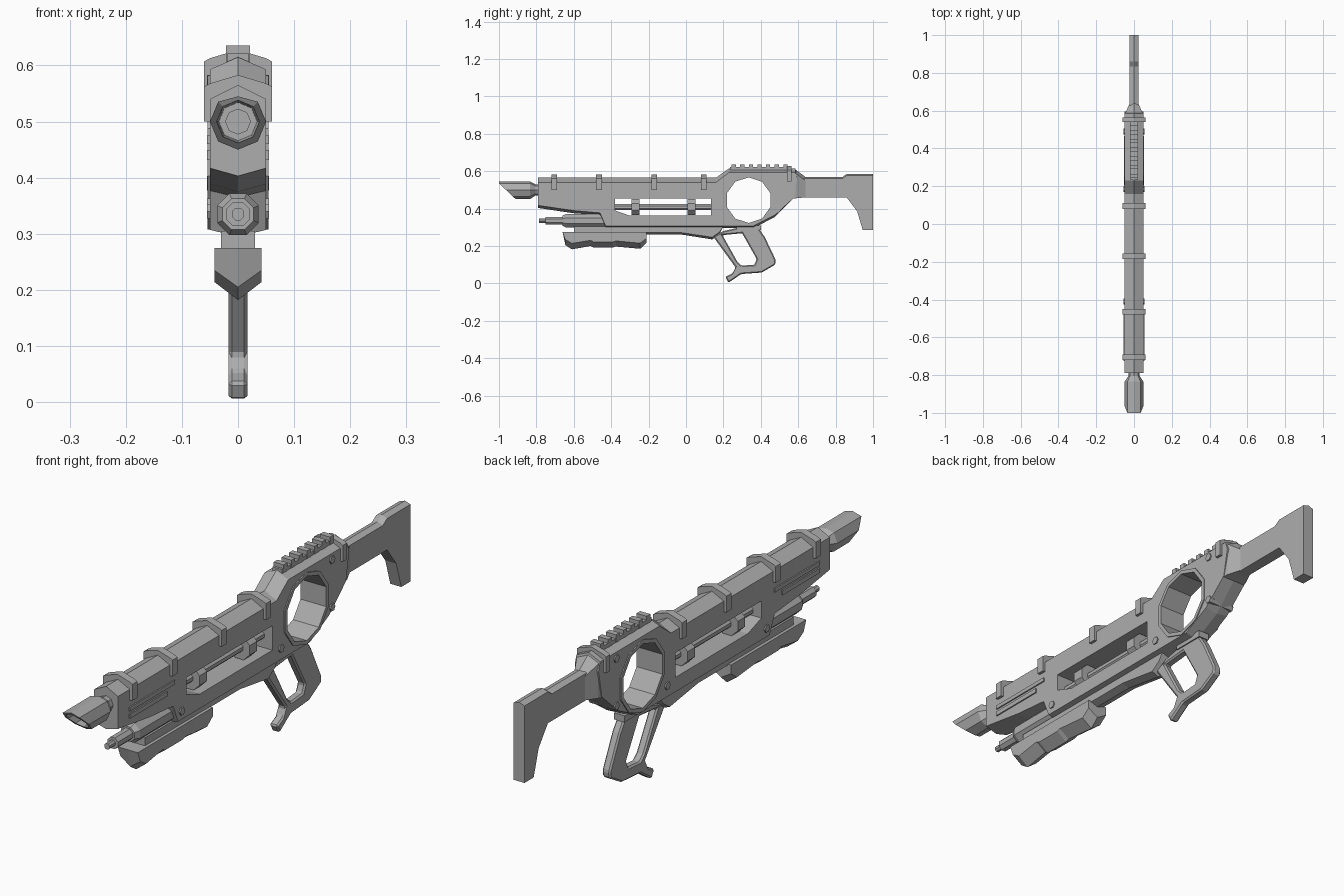
import bpy, bmesh
from math import sin, cos, pi

cube = bpy.data.objects.get("Cube")
if cube:
    bpy.data.objects.remove(cube, do_unlink=True)

grey = bpy.data.materials.new("gunmetal_grey")
grey.use_nodes = True
grey.diffuse_color = (0.42, 0.42, 0.42, 1)
grey.node_tree.nodes["Principled BSDF"].inputs["Base Color"].default_value = (0.42, 0.42, 0.42, 1)


def loft(name, rings, wrap=False):
    """Skin a list of equal-length rings of points; wrap joins last to first."""
    bm = bmesh.new()
    vs = [[bm.verts.new(p) for p in ring] for ring in rings]
    n = len(vs[0])
    pairs = list(zip(vs, vs[1:])) + ([(vs[-1], vs[0])] if wrap else [])
    for a, b in pairs:
        for i in range(n):
            j = (i + 1) % n
            bm.faces.new((a[i], a[j], b[j], b[i]))
    if not wrap:
        bm.faces.new(vs[0])
        bm.faces.new(vs[-1])
    bmesh.ops.recalc_face_normals(bm, faces=bm.faces)
    mesh = bpy.data.meshes.new(name)
    bm.to_mesh(mesh)
    bm.free()
    mesh.materials.append(grey)
    obj = bpy.data.objects.new(name, mesh)
    bpy.context.collection.objects.link(obj)
    return obj


def ridged(name, pts, w):
    """Side outline (y, z, dz): dz moves the outer edges to form a ridge."""
    side = lambda x: [(x, y, z + dz) for y, z, dz in pts]
    return loft(name, [side(-w), [(0, y, z) for y, z, _ in pts], side(w)])


def prism(name, pts, x0, x1):
    return loft(name, [[(x, y, z) for y, z in pts] for x in (x0, x1)])


def box(name, x, y0, y1, z0, z1):
    return prism(name, [(y0, z0), (y1, z0), (y1, z1), (y0, z1)], -x, x)


def lathe(name, profile, z, n, turn=0.0):
    """Faceted body along y from (y, radius) pairs."""
    ang = [turn + 2 * pi * i / n for i in range(n)]
    return loft(name, [[(r * cos(a), y, z + r * sin(a)) for a in ang] for y, r in profile])


def cut(obj, cutter):
    mod = obj.modifiers.new("cut", "BOOLEAN")
    mod.object = cutter
    mod.solver = "EXACT"
    bake(obj)
    bpy.data.objects.remove(cutter, do_unlink=True)


def bake(obj):
    dg = bpy.context.evaluated_depsgraph_get()
    obj.data = bpy.data.meshes.new_from_object(obj.evaluated_get(dg))
    obj.modifiers.clear()


def circle(y, z, r, n, turn):
    return [(y + r * cos(turn + 2 * pi * i / n), z + r * sin(turn + 2 * pi * i / n)) for i in range(n)]


# Receiver with roofed top, window and large round opening
body = ridged("receiver", [
    (-.79, .565, -.025), (.16, .565, -.025), (.23, .615, -.022), (.585, .615, -.022),
    (.595, .56, 0), (.575, .455, 0), (.475, .355, .01), (.36, .295, .012),
    (-.43, .295, .012), (-.46, .365, .012), (-.6, .375, .014), (-.79, .403, .014)], .05)
cut(body, prism("window_cutter", [(-.38, .455), (.135, .455), (.135, .362), (-.3, .362), (-.38, .39)], -.2, .2))
HY, HZ = .335, .445
cut(body, prism("opening_cutter", circle(HY, HZ, .131, 10, pi / 2), -.2, .2))
loft("opening_rim", [[(x, y, z) for y, z in circle(HY, HZ, r, 10, pi / 2)]
                     for x, r in ((-.054, .137), (.054, .137), (.054, .122), (-.054, .122))], wrap=True)

# Rod and collars in the window
lathe("window_rod", [(-.4, .017), (.15, .017)], .408, 8, pi / 8)
for y in (-.27, .03):
    lathe("rod_collar", [(y - .022, .047), (y + .022, .047)], .408, 8, pi / 8)

# Saddle bands over the top
for y, w, lift in ((-.705, .03, 0), (-.465, .03, 0), (-.17, .03, 0), (.095, .03, 0), (.553, .024, .045)):
    sec = [(-.061, .5), (-.061, .562), (-.05, .568), (0, .583), (.05, .568), (.061, .562), (.061, .5)]
    loft("saddle_band", [[(x, yy, z + lift) for x, z in sec] for yy in (y - w / 2, y + w / 2)])

# Top rail with teeth
box("rail_base", .02, .235, .54, .595, .621)
for i in range(7):
    y = .255 + i * .046
    box("rail_tooth", .021, y - .011, y + .011, .6, .636)

# Side slats, one pair on each side
box("upper_slat", .055, -.725, -.455, .46, .475)
box("lower_slat", .055, -.725, -.5, .432, .449)

# Hex bolts
for y, z in ((-.41, .34), (.185, .35), (.49, .57), (.49, .39)):
    prism("bolt", circle(y, z, .015, 6, 0), -.055, .055)

# Muzzle: octagonal, slashed and hollow
def oct_ring(r, y=None):
    ring = []
    for i in range(8):
        z = min(.5 + r * sin(i * pi / 4), .545)
        ring.append((r * cos(i * pi / 4), max(-1, -.91 - (z - .45) * 1.06) if y is None else y, z))
    return ring


loft("muzzle", [oct_ring(.03, -.78), oct_ring(.03, -.805), oct_ring(.05, -.835),
                oct_ring(.05), oct_ring(.038), oct_ring(.034, -.85)])
lathe("inner_barrel", [(-.84, .023), (-.88, .023)], .5, 8)

# Lower barrel
lathe("lower_barrel", [(-.785, .012), (-.75, .012), (-.75, .023), (-.66, .023),
                       (-.66, .03), (-.64, .04), (-.42, .04)], .335, 8, pi / 8)

# Chin rail and fore grip
ridged("chin_rail", [(-.6, .305, 0), (.2, .305, 0), (.18, .265, .01), (.14, .235, .012),
                     (-.03, .262, .01), (-.6, .262, .01)], .03)
ridged("fore_grip", [(-.66, .275, 0), (-.21, .275, 0), (-.21, .217, .025), (-.245, .185, .03),
                     (-.375, .197, .03), (-.39, .192, .03), (-.495, .192, .03), (-.51, .2, .03),
                     (-.61, .182, .032), (-.645, .205, .03)], .042)

# Hand grip with finger guard
grip = prism("hand_grip", [
    (.145, .25), (.2, .28), (.29, .3), (.385, .3), (.42, .25), (.48, .125), (.477, .1), (.405, .058),
    (.295, .05), (.227, .003), (.21, .035), (.25, .055), (.265, .085)], -.017, .017)
cut(grip, prism("guard_cutter", [(.195, .258), (.3, .268), (.378, .13), (.366, .1),
                                 (.297, .095), (.275, .115)], -.1, .1))
bev = grip.modifiers.new("chamfer", "BEVEL")
bev.width, bev.segments, bev.limit_method = .006, 1, "ANGLE"
bake(grip)
box("guard_mount", .022, .27, .4, .285, .31)

# Tapered neck behind the receiver, then the stock
def neck_ring(y, w, top, bottom):
    return [(-w, y, bottom), (w, y, bottom), (w, y, top - .02), (0, y, top), (-w, y, top - .02)]


loft("stock_neck", [neck_ring(.57, .049, .612, .452), neck_ring(.59, .045, .605, .455),
                    neck_ring(.64, .022, .568, .46)])
ridged("stock", [(.62, .568, -.008), (.835, .568, -.008), (.86, .585, -.008), (1, .585, -.008),
                 (1, .285, 0), (.945, .285, 0), (.915, .385, 0), (.86, .458, 0), (.62, .458, 0)], .023)
